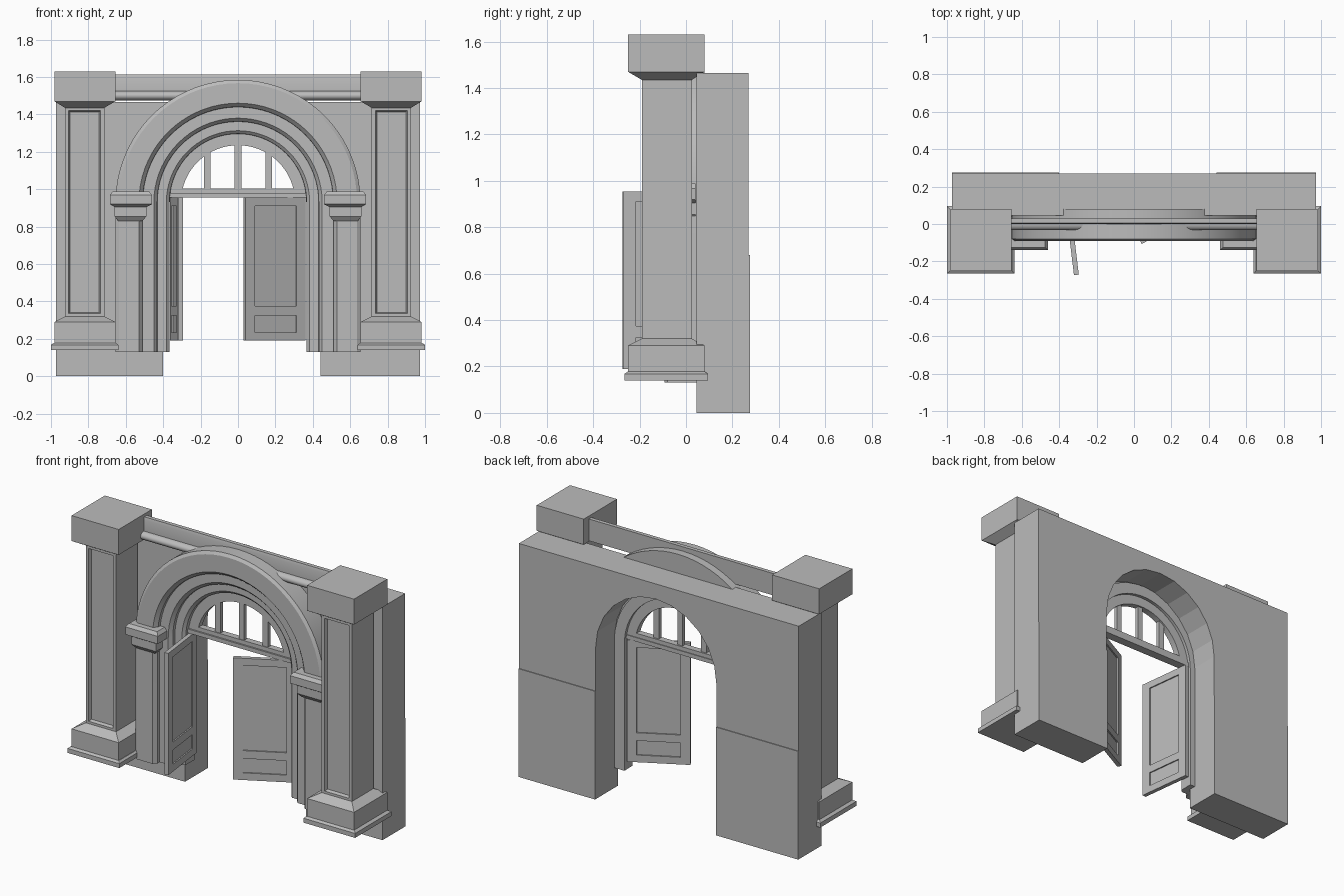
import bpy, bmesh, math
from mathutils import Matrix

cube = bpy.data.objects.get("Cube")
if cube:
    bpy.data.objects.remove(cube, do_unlink=True)

stone = bpy.data.materials.new("grey_stone")
stone.use_nodes = True
GREY = (0.5, 0.5, 0.5, 1)
stone.diffuse_color = GREY
stone.node_tree.nodes["Principled BSDF"].inputs["Base Color"].default_value = GREY

SPRING = 0.93   # height where the arches start to curve
FOOT = 0.13     # underside of the door jambs


def finish(name, bm, smooth=False):
    bmesh.ops.recalc_face_normals(bm, faces=bm.faces)
    mesh = bpy.data.meshes.new(name)
    bm.to_mesh(mesh)
    bm.free()
    mesh.materials.append(stone)
    obj = bpy.data.objects.new(name, mesh)
    bpy.context.collection.objects.link(obj)
    if smooth:
        bpy.ops.object.select_all(action='DESELECT')
        obj.select_set(True)
        bpy.context.view_layer.objects.active = obj
        bpy.ops.object.shade_smooth_by_angle(angle=math.radians(25))
    return obj


def loft(bm, rings, closed_ends=True):
    """Bridge equal-length rings of points."""
    loops = [[bm.verts.new(p) for p in ring] for ring in rings]
    n = len(loops[0])
    for a, b in zip(loops, loops[1:]):
        for i in range(n):
            j = (i + 1) % n
            bm.faces.new((a[i], a[j], b[j], b[i]))
    if closed_ends:
        bm.faces.new(loops[0])
        bm.faces.new(loops[-1])


def add_box(bm, x0, x1, y0, y1, z0, z1):
    loft(bm, [[(x0, y0, z), (x1, y0, z), (x1, y1, z), (x0, y1, z)] for z in (z0, z1)])


def box(name, *size):
    bm = bmesh.new()
    add_box(bm, *size)
    return finish(name, bm)


def stack(name, side, levels, panel=False):
    """Rectangular sections (x0, x1, y0, y1, z) lofted upward."""
    bm = bmesh.new()
    loft(bm, [[(side * x0, y0, z), (side * x1, y0, z), (side * x1, y1, z), (side * x0, y1, z)]
              for x0, x1, y0, y1, z in levels])
    bmesh.ops.recalc_face_normals(bm, faces=bm.faces)
    if panel:
        # sunken front panel
        front = max((f for f in bm.faces if f.normal.y < -0.9), key=lambda f: f.calc_area())
        bmesh.ops.inset_individual(bm, faces=[front], thickness=0.028)
        bmesh.ops.inset_individual(bm, faces=[front], thickness=0.01, depth=-0.02)
    return finish(name, bm)


def arch(name, profile, foot=None, start=0.0, steps=36):
    """Sweep a (radius, y) profile round the arch, with optional straight legs."""
    rings = []
    for i in range(steps + 1):
        a = start + (math.pi - 2 * start) * i / steps
        rings.append([(r * math.cos(a), y, SPRING + r * math.sin(a)) for r, y in profile])
    if foot is not None:
        rings.insert(0, [(r, y, foot) for r, y in profile])
        rings.append([(-r, y, foot) for r, y in profile])
    bm = bmesh.new()
    loft(bm, rings)
    return finish(name, bm, smooth=True)


# back wall with arched opening, slightly off centre
cx, rad, half, top = 0.02, 0.42, 0.973, 1.465
outline = [(half, 0), (half, top), (-half, top), (-half, 0), (cx - rad, 0)]
outline += [(cx - rad * math.cos(a), 0.95 + rad * math.sin(a))
            for a in (math.pi * i / 12 for i in range(13))]
outline.append((cx + rad, 0))
bm = bmesh.new()
loft(bm, [[(x, y, z) for x, z in outline] for y in (0.045, 0.27)])
finish("back_wall", bm)
box("left_wall_facing", cx + rad, half, 0.268, 0.275, 0, 0.68)
box("right_wall_facing", -half, cx - rad, 0.268, 0.275, 0, 0.68)

# stepped arch mouldings, outermost first
arch("outer_arch", [(0.655, 0.08), (0.655, -0.08), (0.637, -0.092), (0.53, -0.092),
                    (0.51, -0.07), (0.505, 0.08)], FOOT)
arch("middle_arch", [(0.515, 0.08), (0.515, -0.05), (0.45, -0.05),
                     (0.432, -0.03), (0.43, 0.08)], FOOT)
arch("inner_arch", [(0.435, 0.09), (0.435, -0.01), (0.383, -0.01),
                    (0.367, 0.005), (0.365, 0.09)], FOOT)

# fan window above the doors
arch("window_frame", [(0.372, 0.07), (0.372, 0.03), (0.305, 0.03), (0.305, 0.07)], start=0.15)
box("transom", -0.368, 0.368, 0.02, 0.075, 0.955, 0.98)
box("transom_sill", -0.36, 0.36, 0.03, 0.07, 0.98, 1.005)
for k, x in enumerate((-0.165, 0.0, 0.165)):
    reach = SPRING + math.sqrt(0.33 ** 2 - x * x)
    box(f"window_bar_{k + 1}", x - 0.018, x + 0.018, 0.035, 0.06, 1.0, reach)

# top beam with a half-round moulding
profile = [(0.03, 1.475), (0.03, 1.612), (0.005, 1.612), (0.0, 1.595), (0.0, 1.525)]
profile += [(-0.032 * math.sin(a), 1.5 + 0.025 * math.cos(a))
            for a in (math.pi * i / 10 for i in range(1, 11))]
bm = bmesh.new()
loft(bm, [[(x, y, z) for y, z in profile] for x in (-0.68, 0.68)])
finish("top_beam", bm, smooth=True)

for side, label in ((1, "left"), (-1, "right")):
    # pillar from plinth to capital
    stack(f"{label}_plinth", side, [(0.64, 1.0, -0.265, 0.095, 0.14), (0.64, 1.0, -0.265, 0.095, 0.168),
                                    (0.652, 0.985, -0.25, 0.08, 0.178)])
    stack(f"{label}_pillar_base", side, [(0.655, 0.982, -0.25, 0.08, 0.17), (0.655, 0.982, -0.25, 0.08, 0.29),
                                         (0.715, 0.925, -0.19, 0.025, 0.32)])
    stack(f"{label}_pillar_shaft", side, [(0.715, 0.925, -0.19, 0.025, 0.315),
                                          (0.715, 0.925, -0.19, 0.025, 1.44)], panel=True)
    stack(f"{label}_capital", side, [(0.715, 0.925, -0.19, 0.025, 1.435), (0.655, 0.982, -0.25, 0.08, 1.47),
                                     (0.655, 0.982, -0.25, 0.08, 1.63)])
    # impost block where the arch springs
    stack(f"{label}_impost", side, [(0.51, 0.64, -0.095, 0.04, 0.83), (0.49, 0.66, -0.115, 0.04, 0.855),
                                    (0.49, 0.66, -0.115, 0.04, 0.905), (0.46, 0.685, -0.14, 0.04, 0.92),
                                    (0.46, 0.685, -0.14, 0.04, 0.968), (0.475, 0.67, -0.125, 0.04, 0.988)])


def door(name, hinge, tip, low=0.19, high=0.955, thick=0.026):
    """Panelled leaf built along +x from the hinge, then turned into place."""
    dx, dy = tip[0] - hinge[0], tip[1] - hinge[1]
    width, t = math.hypot(dx, dy), thick / 2
    stile = 0.055
    bm = bmesh.new()
    add_box(bm, 0.01, width - 0.01, -t + 0.008, t - 0.008, low + 0.01, high - 0.01)
    for x in (0, width - stile):
        add_box(bm, x, x + stile, -t, t, low, high)
    for z0, z1 in ((low, 0.235), (0.325, 0.375), (0.91, high)):
        add_box(bm, stile, width - stile, -t, t, z0, z1)
    turn = Matrix.Rotation(math.atan2(dy, dx), 4, 'Z')
    bm.transform(Matrix.Translation((hinge[0], hinge[1], 0)) @ turn)
    return finish(name, bm)


# doors standing open at different angles
door("left_door", (0.355, 0.075), (0.035, -0.095))
door("right_door", (-0.35, 0.075), (-0.308, -0.272))
